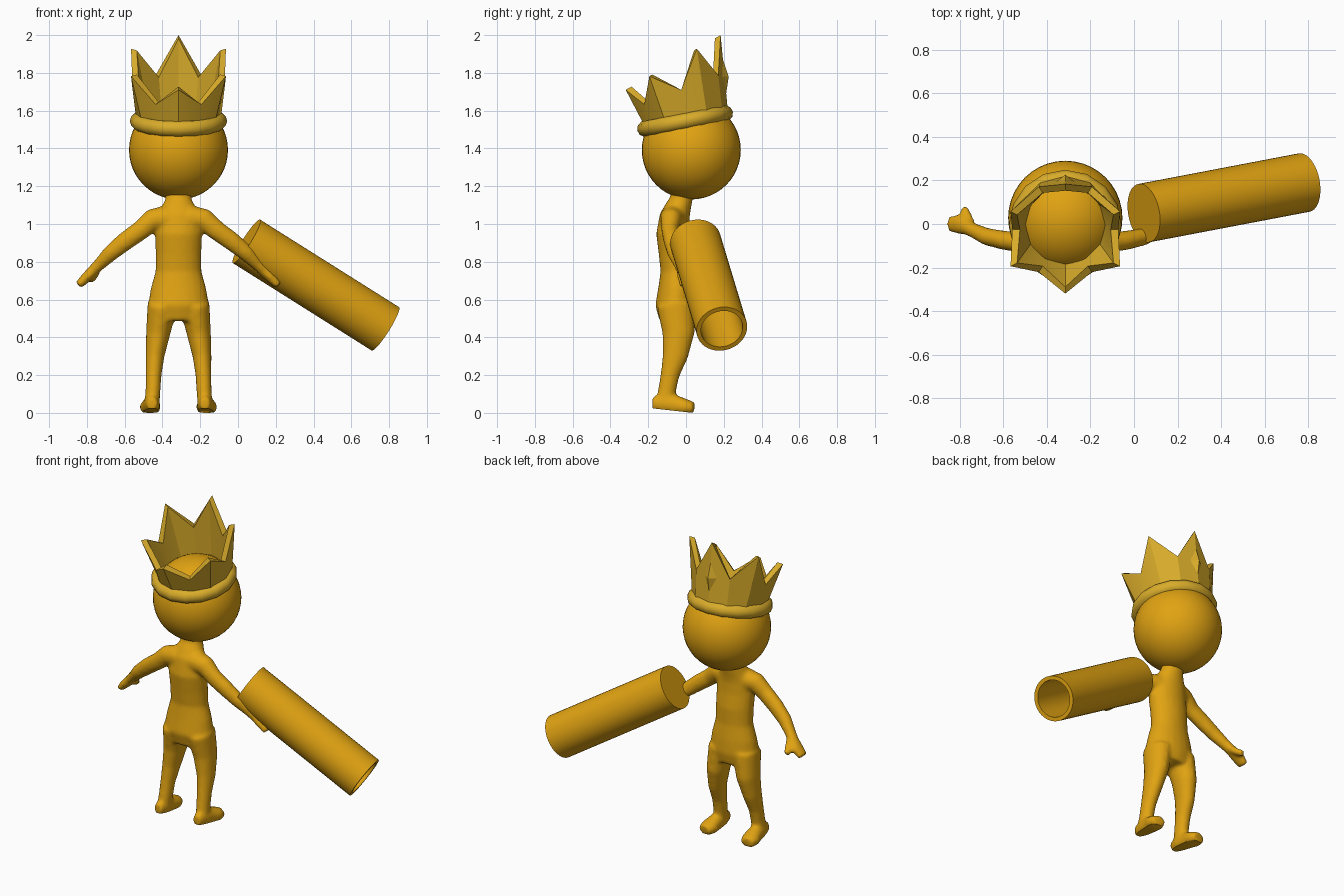
import bpy, bmesh, math
from mathutils import Vector, Matrix

if "Cube" in bpy.data.objects:
    bpy.data.objects.remove(bpy.data.objects["Cube"])

CX = -0.315  # centre line of the figure


def material(name, rgb):
    m = bpy.data.materials.new(name)
    m.diffuse_color = (*rgb, 1)
    m.use_nodes = True
    m.node_tree.nodes["Principled BSDF"].inputs["Base Color"].default_value = m.diffuse_color
    return m


GOLD = material("gold", (0.75, 0.366, 0.006))
PALE = material("pale gold", (0.69, 0.41, 0.023))


def finish(name, bm, mat, angle=35):
    bmesh.ops.recalc_face_normals(bm, faces=bm.faces[:])
    me = bpy.data.meshes.new(name)
    bm.to_mesh(me)
    bm.free()
    ob = bpy.data.objects.new(name, me)
    bpy.context.collection.objects.link(ob)
    me.materials.append(mat)
    bpy.ops.object.select_all(action='DESELECT')
    bpy.context.view_layer.objects.active = ob
    ob.select_set(True)
    if angle:
        bpy.ops.object.shade_smooth_by_angle(angle=math.radians(angle))
    return ob


def loft(bm, sections, ref, n=20):
    """Closed tube through sections (x, y, z, half width, half depth along ref)."""
    pts = [Vector(s[:3]) for s in sections]
    rings = []
    for i, s in enumerate(sections):
        t = (pts[min(i + 1, len(pts) - 1)] - pts[max(i - 1, 0)]).normalized()
        v = (ref - t * ref.dot(t)).normalized()
        u = v.cross(t)
        rings.append([bm.verts.new(pts[i] + u * s[3] * math.cos(k * math.tau / n)
                                   + v * s[4] * math.sin(k * math.tau / n)) for k in range(n)])
    for a, b in zip(rings, rings[1:]):
        for k in range(n):
            bm.faces.new((a[k], a[(k + 1) % n], b[(k + 1) % n], b[k]))
    bm.faces.new(rings[0])
    bm.faces.new(rings[-1])


# Body: overlapping lofts fused into one smooth skin
Y, Z = Vector((0, 1, 0)), Vector((0, 0, 1))
TORSO = [(0, -.02, 1.18, .068, .06), (0, -.025, 1.13, .07, .06), (0, -.04, 1.09, .09, .068),
         (0, -.06, 1.04, .115, .08), (0, -.068, .95, .125, .09), (0, -.055, .85, .122, .09),
         (0, -.05, .75, .122, .085), (0, -.05, .66, .147, .097), (0, -.055, .57, .162, .108),
         (0, -.05, .49, .14, .09)]
LEG = [(.085, -.055, .57, .08, .1), (.108, -.04, .42, .064, .085), (.125, -.057, .3, .05, .067),
       (.132, -.085, .2, .042, .05), (.135, -.1, .12, .04, .048), (.14, -.11, .05, .04, .05)]
FOOT = [(.14, -.178, .05, .028, .035), (.14, -.12, .05, .042, .055), (.145, -.05, .04, .048, .052),
        (.15, 0, .03, .057, .043), (.155, .042, .025, .042, .032)]
ARM = [(.06, -.07, 1.03, .07, .07), (.14, -.08, 1.02, .06, .055), (.2, -.085, .967, .052, .046),
       (.28, -.075, .91, .05, .044), (.36, -.058, .845, .043, .04), (.42, -.03, .785, .033, .034),
       (.45, -.015, .755, .03, .036), (.49, 0, .715, .028, .046), (.53, .0, .675, .022, .035)]
THUMB = [(.435, 0, .75, .024, .022), (.452, .04, .72, .023, .022), (.465, .075, .7, .018, .018)]

bm = bmesh.new()
loft(bm, TORSO, Y)
for side in (-1, 1):
    for part, ref in ((LEG, Y), (FOOT, Z), (ARM, Y), (THUMB, Z)):
        loft(bm, [(side * s[0], *s[1:]) for s in part], ref)
bmesh.ops.translate(bm, verts=bm.verts[:], vec=(CX, 0, 0))
body = finish("body", bm, GOLD, 0)
remesh = body.modifiers.new("fuse", 'REMESH')
remesh.mode = 'VOXEL'
remesh.voxel_size = 0.011
smooth = body.modifiers.new("soften", 'SMOOTH')
smooth.factor = 0.5
smooth.iterations = 7
for m in ("fuse", "soften"):
    bpy.ops.object.modifier_apply(modifier=m)

# Flat, slightly sloping soles
bm = bmesh.new()
bm.from_mesh(body.data)
cut = bmesh.ops.bisect_plane(bm, geom=bm.verts[:] + bm.edges[:] + bm.faces[:],
                             plane_co=(0, .04, 0), plane_no=(0, -.11, -1), clear_outer=True)
bmesh.ops.holes_fill(bm, edges=[e for e in bm.edges if e.is_boundary])
bm.to_mesh(body.data)
bm.free()
body.data.materials.clear()
body.data.materials.append(GOLD)
bpy.ops.object.shade_smooth_by_angle(angle=math.radians(45))

# Head
bm = bmesh.new()
bmesh.ops.create_uvsphere(bm, u_segments=40, v_segments=24, radius=.262)
bmesh.ops.translate(bm, verts=bm.verts[:], vec=(CX, .028, 1.392))
finish("head", bm, GOLD)

# Crown band: tilted torus
TILT = math.radians(11)
bm = bmesh.new()
rings = []
for i in range(16):
    a = i * math.tau / 16
    rings.append([bm.verts.new(((.215 + .043 * math.cos(b)) * math.cos(a),
                                (.215 + .043 * math.cos(b)) * math.sin(a), .043 * math.sin(b)))
                  for b in (k * math.tau / 10 for k in range(10))])
for i in range(16):
    a, b = rings[i], rings[(i + 1) % 16]
    for k in range(10):
        bm.faces.new((a[k], b[k], b[(k + 1) % 10], a[(k + 1) % 10]))
bm.transform(Matrix.Translation((CX, -.005, 1.545)) @ Matrix.Rotation(TILT, 4, 'X'))
finish("crown_band", bm, PALE, 60)


# Crown wall: six points, each level tilted more than the one below
def crown_point(i, r, y, z, tilt):
    a = math.radians(-90 + 30 * i)
    t = math.radians(tilt)
    return (CX + r * math.cos(a), y + r * math.sin(a) * math.cos(t), z + r * math.sin(a) * math.sin(t))


bm = bmesh.new()
wall = []
for i in range(12):
    tip = i % 2 == 0
    r, y, z, tilt = (.29, -.068, 1.855, 30) if tip else (.243, -.025, 1.71, 21.5)
    wall.append([bm.verts.new(crown_point(i, *lv)) for lv in
                 ((.225, 0, 1.565, 11), (r, y, z, tilt), (r - .035, y, z, tilt), (.18, 0, 1.565, 11))])
for i in range(12):
    a, b = wall[i], wall[(i + 1) % 12]
    for k in range(4):
        bm.faces.new((a[k], b[k], b[(k + 1) % 4], a[(k + 1) % 4]))
finish("crown", bm, PALE, 25)

# Diamond on the tallest crown point
bm = bmesh.new()
rim = [bm.verts.new((CX + x, y, z)) for x, y, z in
       ((0, .186, 1.9), (.045, .19, 1.78), (0, .208, 1.66), (-.045, .19, 1.78))]
for y in (.226, .175):
    apex = bm.verts.new((CX, y, 1.78))
    for k in range(4):
        bm.faces.new((rim[k], rim[(k + 1) % 4], apex))
finish("crown_gem", bm, PALE, 5)

# Held tube: closed near end, hollow far end
start, end = Vector((.045, .05, .908)), Vector((.78, .19, .445))
length = (end - start).length
R, N = .136, 40
bm = bmesh.new()
prev = None
for r, h in ((R, 0), (R, length), (R - .024, length), (R - .024, .03)):
    ring = [bm.verts.new((r * math.cos(k * math.tau / N), r * math.sin(k * math.tau / N), h)) for k in range(N)]
    if prev:
        for k in range(N):
            bm.faces.new((prev[k], prev[(k + 1) % N], ring[(k + 1) % N], ring[k]))
    else:
        bm.faces.new(ring)
    prev = ring
bm.faces.new(prev)
bm.transform(Matrix.Translation(start) @ (end - start).to_track_quat('Z', 'Y').to_matrix().to_4x4())
finish("tube", bm, GOLD)
